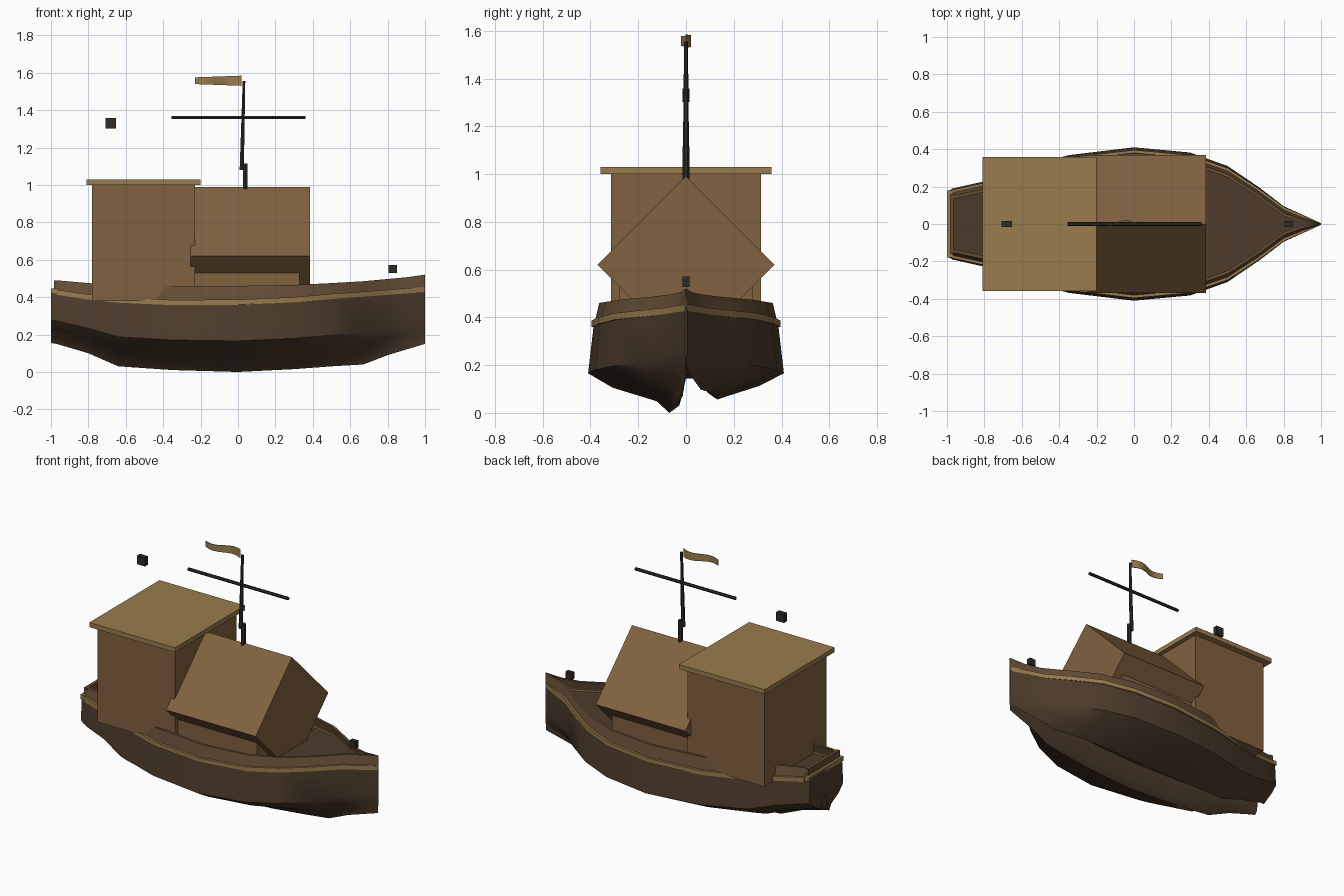
import bpy, bmesh, math
from mathutils import Vector

if "Cube" in bpy.data.objects:
    bpy.data.objects.remove(bpy.data.objects["Cube"])

# hull stations: x, half width, bottom z, rail z, bulwark top z
STATIONS = [
    (-1.0, .172, .155, .445, .485), (-.97, .19, .15, .44, .49), (-.8, .228, .10, .415, .475),
    (-.64, .285, .03, .398, .465), (-.35, .368, .01, .385, .46),
    (0, .41, 0, .387, .46), (.3, .382, .015, .40, .465), (.5, .31, .03, .418, .475),
    (.67, .195, .04, .43, .485), (.8, .095, .09, .44, .497),
    (.9, .05, .12, .448, .506), (1.0, .004, .15, .455, .52)]
# uneven worn bottom: width fraction, depth fraction
SECTION = [(-.94, 0), (-1, .56), (-.75, .72), (-.30, .87), (-.17, 1), (-.07, .92), (0, .62),
           (.12, .62), (.32, .85), (.75, .70), (1, .56), (.94, 0)]


def material(name, rgb):
    m = bpy.data.materials.new(name)
    m.diffuse_color = (*rgb, 1)
    m.use_nodes = True
    m.node_tree.nodes["Principled BSDF"].inputs["Base Color"].default_value = m.diffuse_color
    return m


HULL = material("dark_wood", (.075, .045, .025))
RAIL = material("bulwark_wood", (.13, .075, .036))
WALL = material("wall_wood", (.22, .12, .05))
TRIM = material("pale_wood", (.32, .2, .075))
IRON = material("black_wood", (.03, .024, .018))


def finish(name, bm, mat, angle=40):
    bmesh.ops.recalc_face_normals(bm, faces=bm.faces)
    me = bpy.data.meshes.new(name)
    bm.to_mesh(me)
    bm.free()
    me.materials.append(mat)
    me.shade_smooth()
    me.set_sharp_from_angle(angle=math.radians(angle))
    ob = bpy.data.objects.new(name, me)
    bpy.context.collection.objects.link(ob)
    return ob


def loft(name, sections, mat, caps=True, closed=True, angle=40):
    bm = bmesh.new()
    rings = [[bm.verts.new(p) for p in s] for s in sections]
    n = len(rings[0])
    for a, b in zip(rings, rings[1:]):
        for i in range(n if closed else n - 1):
            j = (i + 1) % n
            bm.faces.new((a[i], a[j], b[j], b[i]))
    if caps:
        bm.faces.new(rings[0])
        bm.faces.new(rings[-1])
    return finish(name, bm, mat, angle)


def box(name, x0, x1, hy, z0, z1, mat):
    ring = [(-hy, z0), (hy, z0), (hy, z1), (-hy, z1)]
    return loft(name, [[(x, y, z) for y, z in ring] for x in (x0, x1)], mat)


def rod(name, p, q, r0, r1, mat, sides=6):
    p, q = Vector(p), Vector(q)
    rot = (q - p).to_track_quat('Z', 'Y')
    def ring(c, r):
        return [c + rot @ Vector((r * math.cos(t), r * math.sin(t), 0))
                for t in (2 * math.pi * i / sides for i in range(sides))]
    return loft(name, [ring(p, r0), ring(q, r1)], mat)


# hull, closed across the top by the deck
loft("hull", [[(x, f * w, zr - .01 - (zr - .01 - zb) * d) for f, d in SECTION]
              for x, w, zb, zr, zt in STATIONS], HULL)

# rub rails and bulwarks along both sides
for side, label in ((-1, "front"), (1, "back")):
    rub, wall = [], []
    for x, w, zb, zr, zt in STATIONS[1:]:
        k = min(1, w / .06)
        o = w * .965
        rub.append([(x, side * max(0, y), z) for y, z in (
            (o, zr - .028), (o, zr), (o - .035 * k, zr), (o - .035 * k, zr - .028))])
        wall.append([(x, side * max(0, y), z) for y, z in (
            (o - .014 * k, zr - .005), (o - .032 * k, zt), (o - .05 * k, zt), (o - .034 * k, zr - .005))])
    loft(label + "_rub_rail", rub, TRIM)
    loft(label + "_bulwark", wall, RAIL)

# stern rail and bulwark
box("stern_rub_rail", -1.0, -.965, .178, .42, .447, TRIM)
box("stern_bulwark", -.985, -.965, .16, .435, .49, RAIL)

# tall stern cabin and its roof
box("stern_cabin", -.78, -.23, .315, .38, 1.0, WALL)
box("cabin_roof", -.81, -.2, .357, 1.0, 1.03, TRIM)

# hold house with four-sided roof barrel
box("hold_house", -.23, .33, .28, .37, .53, WALL)
diamond = [(0, .99), (.37, .62), (0, .25), (-.37, .62)]
loft("hold_roof", [[(x, y, z) for y, z in diamond] for x in (-.255, .385)], WALL)

# mast in two lengths, with yard
rod("lower_mast", (.035, 0, .6), (.04, 0, 1.115), .016, .014, IRON)
rod("upper_mast", (.02, 0, 1.08), (.032, 0, 1.555), .013, .008, IRON)
rod("yard", (-.355, 0, 1.36), (.36, 0, 1.36), .01, .01, IRON)

# rippling pennant
pennant = []
for i in range(9):
    t = i / 8
    x, y, h = .018 - .248 * t, .019 * math.sin(t * 2 * math.pi), .027 - .009 * t
    pennant.append([(x, y - .002, 1.557 - h), (x, y - .002, 1.557 + h),
                    (x, y + .002, 1.557 + h), (x, y + .002, 1.557 - h)])
loft("pennant", pennant, TRIM)

# lanterns over stern and bow
box("stern_lantern", -.709, -.653, .015, 1.302, 1.358, IRON)
box("bow_lantern", .805, .85, .015, .528, .572, IRON)
